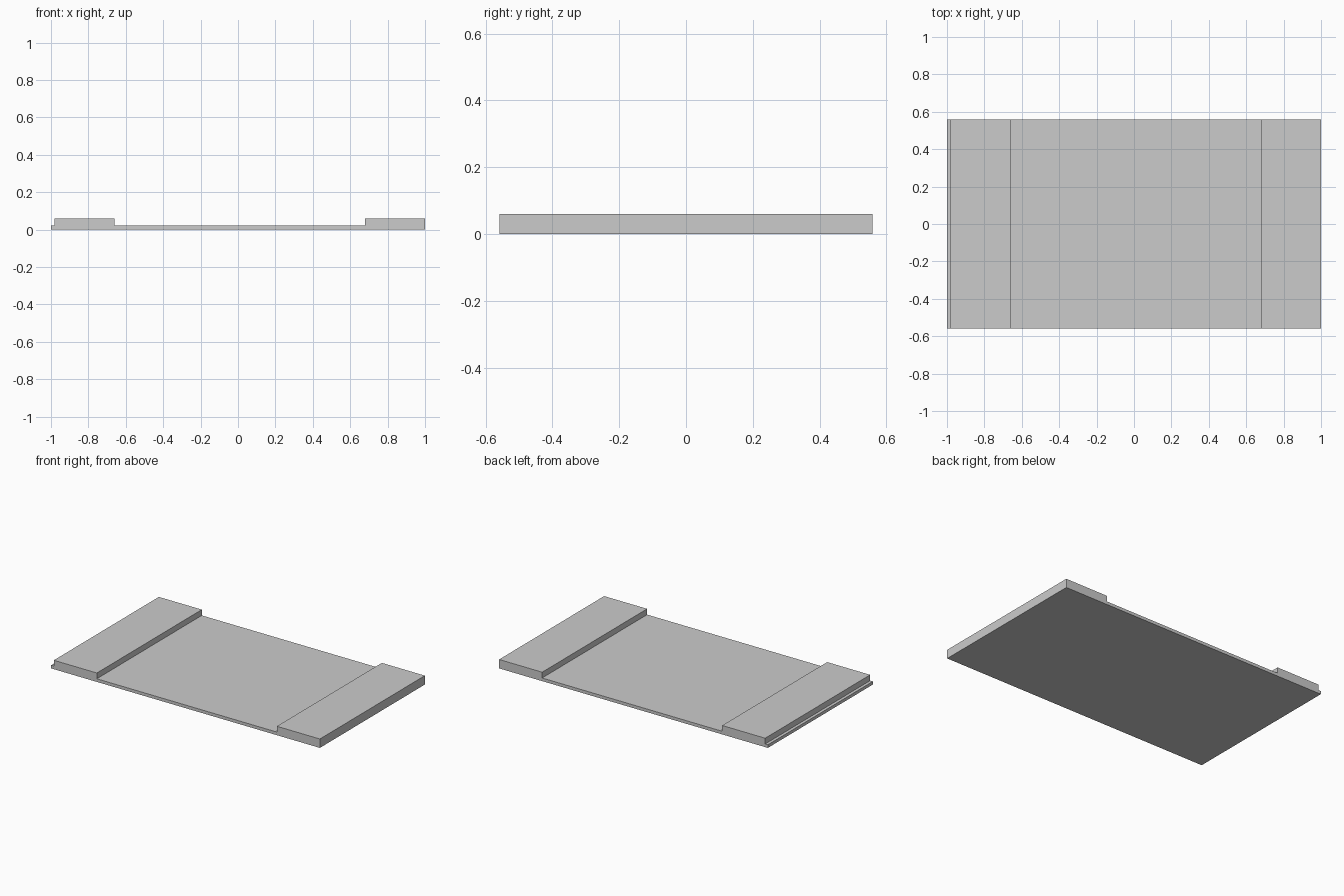
import bpy
import bmesh
from mathutils import Vector

if "Cube" in bpy.data.objects:
    bpy.data.objects.remove(bpy.data.objects["Cube"])

HALF_DEPTH = 0.558
PLATE_TOP, BLOCK_TOP = 0.021, 0.06

# Stepped side profile (x, z): thin plate with a raised block near each end
profile = [
    (-1, 0), (1, 0), (1, BLOCK_TOP), (0.68, BLOCK_TOP), (0.68, PLATE_TOP),
    (-0.66, PLATE_TOP), (-0.66, BLOCK_TOP), (-0.98, BLOCK_TOP),
    (-0.98, PLATE_TOP), (-1, PLATE_TOP),
]

# Extrude the profile from front to back
bm = bmesh.new()
front = bm.faces.new([bm.verts.new((x, -HALF_DEPTH, z)) for x, z in profile])
extruded = bmesh.ops.extrude_face_region(bm, geom=[front], use_keep_orig=True)
back_verts = [g for g in extruded["geom"] if isinstance(g, bmesh.types.BMVert)]
bmesh.ops.translate(bm, verts=back_verts, vec=Vector((0, 2 * HALF_DEPTH, 0)))
bmesh.ops.recalc_face_normals(bm, faces=bm.faces)

mesh = bpy.data.meshes.new("stepped_plate")
bm.to_mesh(mesh)
bm.free()
bpy.context.collection.objects.link(bpy.data.objects.new("stepped_plate", mesh))
